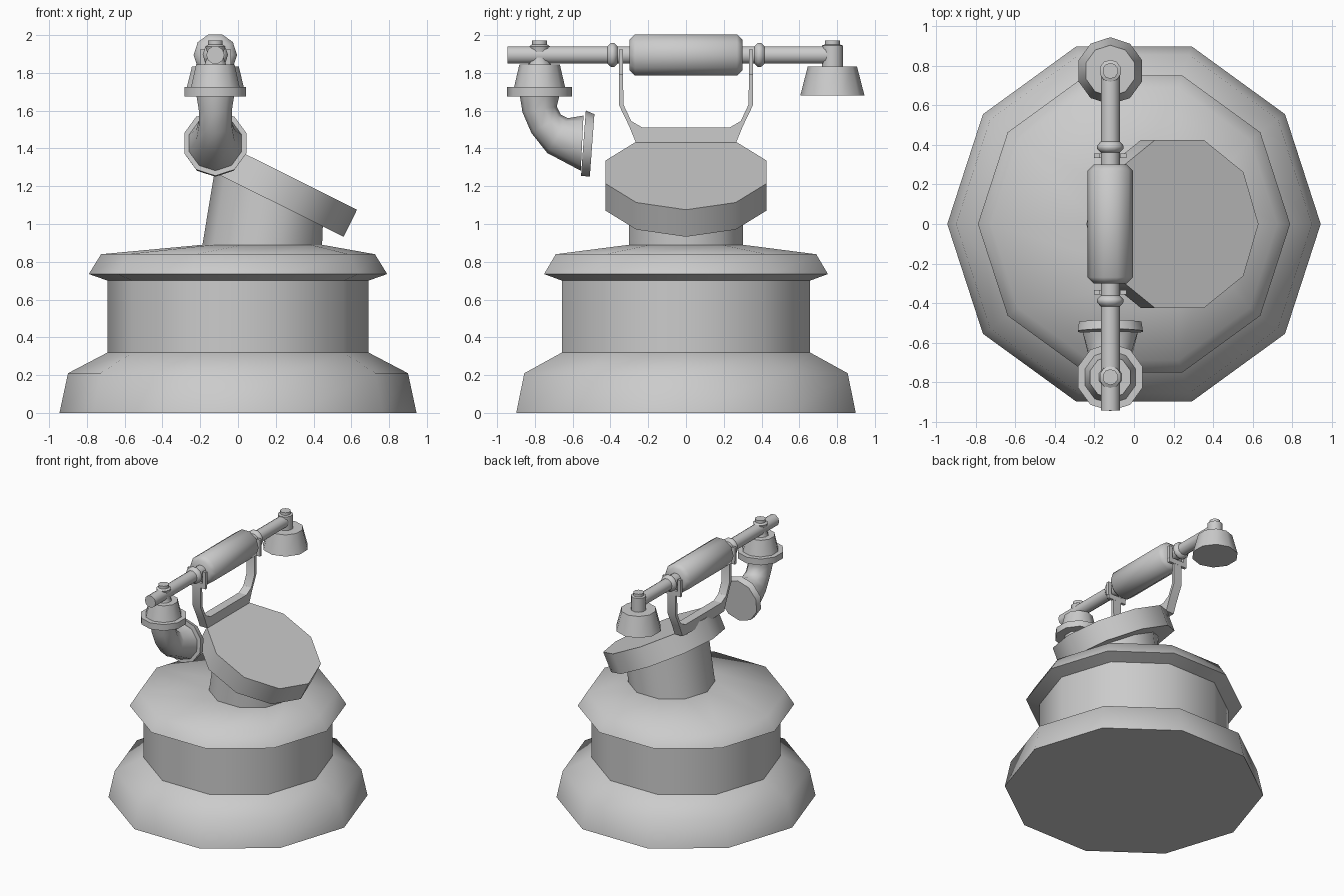
import bpy, bmesh
from math import radians, sin, cos, tau
from mathutils import Vector as V

if "Cube" in bpy.data.objects:
    bpy.data.objects.remove(bpy.data.objects["Cube"])

X, Y, Z = V((1, 0, 0)), V((0, 1, 0)), V((0, 0, 1))
HX, HZ = -0.12, 1.895          # receiver axis position


def finish(name, bm, angle=55):
    bmesh.ops.recalc_face_normals(bm, faces=bm.faces)
    for f in bm.faces:
        f.smooth = True
    me = bpy.data.meshes.new(name)
    bm.to_mesh(me)
    bm.free()
    me.set_sharp_from_angle(angle=radians(angle))
    ob = bpy.data.objects.new(name, me)
    bpy.context.collection.objects.link(ob)
    return ob


def loft(name, rings, side, n=10):
    """Skin rings of (centre, axis, radius); first corner lies along side x axis."""
    bm = bmesh.new()
    loops = []
    for c, ax, r in rings:
        u = side.cross(V(ax).normalized())
        loops.append([bm.verts.new(V(c) + r * (cos(tau * i / n) * u + sin(tau * i / n) * side))
                      for i in range(n)])
    for a, b in zip(loops, loops[1:]):
        for i in range(n):
            j = (i + 1) % n
            bm.faces.new((a[i], a[j], b[j], b[i]))
    bm.faces.new(loops[0])
    bm.faces.new(loops[-1])
    return finish(name, bm)


def turned_z(name, x, y, profile, side, n=10):
    return loft(name, [((x, y, z), Z, r) for r, z in profile], side, n)


def turned_y(name, profile):
    return loft(name, [((HX, y, HZ), Y, r) for r, y in profile], Z)


# stepped base, its lid sloping into the off-centre neck
base = [((0, 0, z), Z, r) for r, z in
        [(.945, 0), (.90, .21), (.69, .32), (.69, .70), (.79, .735), (.725, .84)]]
loft("base", base + [((.128, 0, .89), Z, .317)], Y)

# neck and tilted dial
t = radians(26.5)
tilt = V((sin(t), 0, cos(t)))
top = V((.23, 0, 1.275))
under = top - tilt * .16
loft("neck", [((.128, 0, .885), Z, .317), (under + tilt * .01, tilt, .32)], Y)
loft("dial", [(under, tilt, .447), (top, tilt, .447)], Y)

# receiver grip, rod and beads
turned_y("grip", [(.085, -.30), (.115, -.27), (.115, .27), (.085, .30)])
turned_y("rod", [(.048, -.945), (.048, .78)])
for s, label in ((-1, "front"), (1, "back")):
    turned_y("bead_" + label, [(.045, s * .36), (.067, s * .38), (.067, s * .397), (.045, s * .42)])

# earpiece
turned_z("earpiece", HX, .775, [(.17, 1.68), (.13, 1.835)], X)
turned_z("earpiece_stub", HX, .775, [(.056, 1.82), (.056, 1.945), (.04, 1.95), (.04, 1.972)], X)

# mouthpiece cup, flange and stub
turned_z("mouth_cup", HX, -.775,
         [(.172, 1.675), (.172, 1.725), (.135, 1.725), (.107, 1.845)], X)
turned_z("mouth_stub", HX, -.775,
         [(.062, 1.84), (.04, 1.895), (.056, 1.94), (.04, 1.95), (.04, 1.972)], X)

# curved mouthpiece horn with rim
horn = [(-.775, 1.68, 0, -1, .105), (-.775, 1.607, .17, -1, .092), (-.74, 1.53, .53, -.85, .092),
        (-.68, 1.468, .85, -.5, .107), (-.55, 1.428, 1, -.05, .146)]
loft("mouth_horn", [((HX, y, z), (0, a, b), r) for y, z, a, b, r in horn], X)
loft("mouth_rim", [((HX, -.543, 1.428), (0, 1, -.073), .173),
                   ((HX, -.497, 1.416), (0, 1, -.073), .166)], X)


# cradle: half outline extruded across x, mirrored in y
def box(bm, lo, hi):
    vs = bmesh.ops.create_cube(bm, size=1)["verts"]
    for v in vs:
        v.co = V([(lo[k] + hi[k]) / 2 + v.co[k] * (hi[k] - lo[k]) for k in range(3)])


bm = bmesh.new()
outline = [(0, 1.51), (.23, 1.51), (.29, 1.545), (.33, 1.63), (.335, 1.81), (.355, 1.81),
           (.355, 1.63), (.302, 1.52), (.265, 1.43), (0, 1.42)]
face = bm.faces.new([bm.verts.new((HX - .035, y, z)) for y, z in outline])
ext = bmesh.ops.extrude_face_region(bm, geom=[face])
bmesh.ops.translate(bm, vec=(.07, 0, 0),
                    verts=[v for v in ext["geom"] if isinstance(v, bmesh.types.BMVert)])
# forked tips that hold the rod
box(bm, (HX - .08, .334, 1.79), (HX + .08, .356, 1.83))
for s in (-1, 1):
    box(bm, (HX + s * .067 - .015, .334, 1.82), (HX + s * .067 + .015, .356, 1.925))
cradle = finish("cradle", bm, 30)
mod = cradle.modifiers.new("mirror", "MIRROR")
mod.use_axis = (False, True, False)
